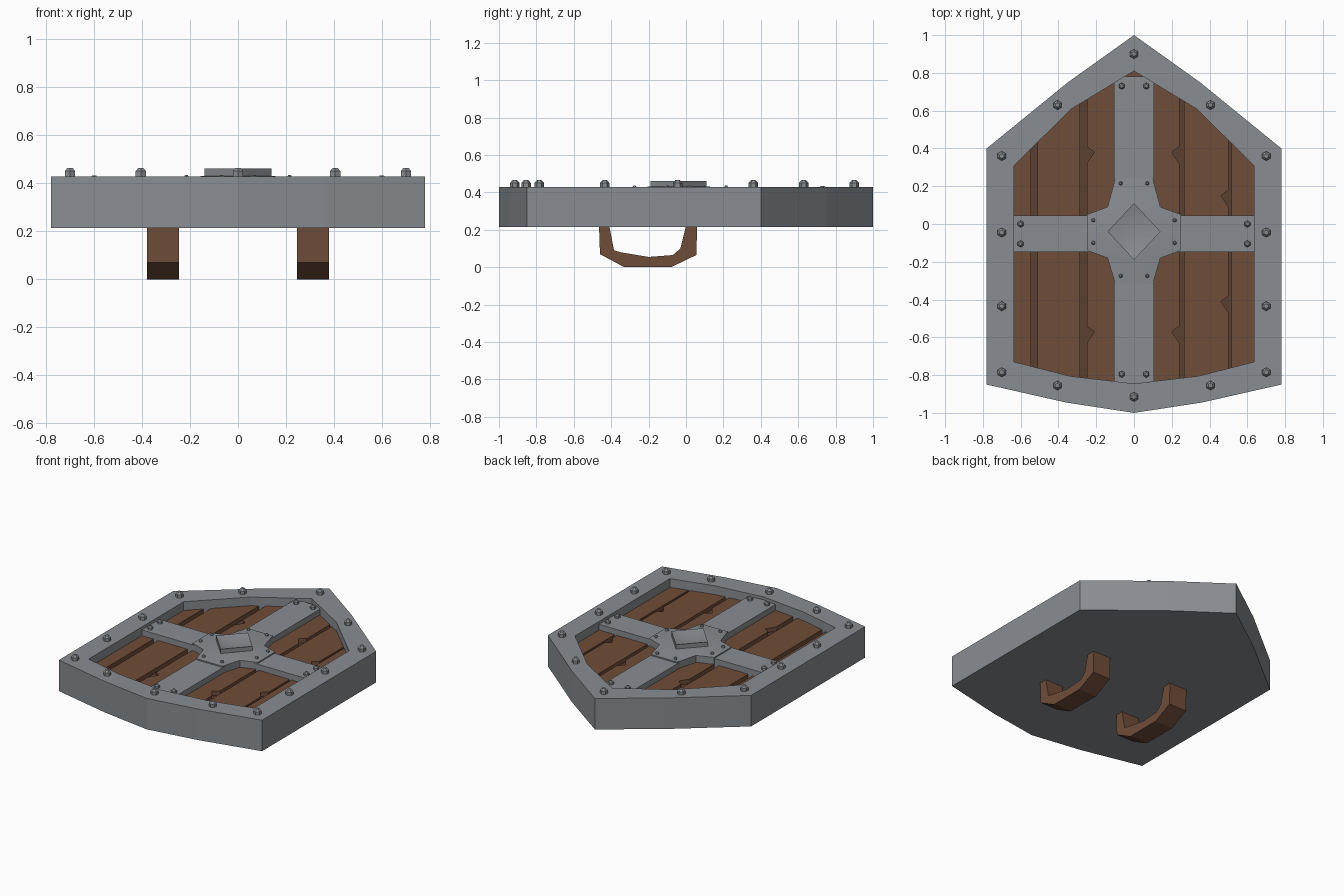
import bpy, bmesh, math
from mathutils import Matrix

if "Cube" in bpy.data.objects:
    bpy.data.objects.remove(bpy.data.objects["Cube"])


def material(name, color):
    m = bpy.data.materials.new(name)
    m.diffuse_color = color
    m.use_nodes = True
    m.node_tree.nodes["Principled BSDF"].inputs["Base Color"].default_value = m.diffuse_color
    return m


WOOD = material("wood", (0.16, 0.075, 0.04, 1))
GAP = material("dark_wood", (0.10, 0.05, 0.03, 1))
STEEL = material("steel", (0.25, 0.27, 0.29, 1))


def finish(name, bm, mat, smooth=None):
    bmesh.ops.recalc_face_normals(bm, faces=bm.faces)
    me = bpy.data.meshes.new(name)
    bm.to_mesh(me)
    bm.free()
    ob = bpy.data.objects.new(name, me)
    bpy.context.collection.objects.link(ob)
    me.materials.append(mat)
    if smooth:
        bpy.ops.object.select_all(action='DESELECT')
        ob.select_set(True)
        bpy.context.view_layer.objects.active = ob
        bpy.ops.object.shade_smooth_by_angle(angle=math.radians(smooth))
    return ob


def ring(bm, pts, z):
    return [bm.verts.new((x, y, z)) for x, y in pts]


def bridge(bm, a, b):
    n = len(a)
    for i in range(n):
        bm.faces.new((a[i], a[(i + 1) % n], b[(i + 1) % n], b[i]))


def prism(bm, pts, z0, z1):
    lo, hi = ring(bm, pts, z0), ring(bm, pts, z1)
    bm.faces.new(lo)
    bm.faces.new(hi)
    bridge(bm, lo, hi)


def mirrored(half):
    return half + [(-x, y) for x, y in reversed(half) if x]


# Half outlines, from top point round to bottom point
outer_half = [(0, 1), (0.35, 0.75), (0.78, 0.40), (0.78, -0.85), (0.36, -0.945), (0, -1)]
inner_half = [(0, 0.81), (0.33, 0.61), (0.635, 0.31), (0.635, -0.73), (0.34, -0.805), (0, -0.845)]
outer, inner = mirrored(outer_half), mirrored(inner_half)

# Steel rim with closed back
bm = bmesh.new()
lo, hi = ring(bm, outer, 0.215), ring(bm, outer, 0.43)
ihi, ilo = ring(bm, inner, 0.43), ring(bm, inner, 0.30)
bm.faces.new(lo)
bridge(bm, lo, hi)
bridge(bm, hi, ihi)
bridge(bm, ihi, ilo)
bm.faces.new(ilo)
finish("rim", bm, STEEL)

# Backing board seen in the gaps between planks
bm = bmesh.new()
prism(bm, inner, 0.28, 0.34)
finish("backing_board", bm, GAP)


def edge_y(x, pts):
    x = abs(x)
    for (x0, y0), (x1, y1) in zip(pts, pts[1:]):
        if x <= x1:
            return y0 + (y1 - y0) * (x - x0) / (x1 - x0)
    return pts[-1][1]


def plank(x0, x1, left=(), right=()):
    # Ends are tucked under the rim; chips are small triangular notches
    top = lambda x: edge_y(x, inner_half[:3]) + 0.05
    bot = lambda x: edge_y(x, inner_half[:2:-1]) - 0.03
    pts = [(x0, bot(x0)), (x1, bot(x1))]
    for y in sorted(right):
        pts += [(x1, y - 0.06), (x1 - 0.04, y), (x1, y + 0.03)]
    pts += [(x1, top(x1)), (x0, top(x0))]
    for y in sorted(left, reverse=True):
        pts += [(x0, y + 0.03), (x0 + 0.04, y), (x0, y - 0.06)]
    bm = bmesh.new()
    prism(bm, pts, 0.32, 0.37)
    finish("plank", bm, WOOD)


plank(-0.65, -0.545)
plank(-0.51, -0.285)
plank(-0.25, 0.0, left=(0.38, -0.57))
plank(0.0, 0.24, right=(0.38, -0.57))
plank(0.265, 0.50, right=(0.15, -0.41))
plank(0.515, 0.65)

# Cross bars
for name, x, y0, y1 in (("vertical_bar", 0.105, -0.87, 0.78),
                        ("horizontal_bar", 0.66, -0.148, 0.046)):
    bm = bmesh.new()
    prism(bm, [(-x, y0), (x, y0), (x, y1), (-x, y1)], 0.33, 0.41)
    finish(name, bm, STEEL)

# Central boss: faceted star rising to a raised hollow diamond
CY = -0.04
star = [(0.25, -0.1), (0.25, 0.09), (0.14, 0.13),
        (0.1, 0.28), (-0.1, 0.28), (-0.14, 0.13),
        (-0.25, 0.09), (-0.25, -0.1), (-0.14, -0.14),
        (-0.1, -0.275), (0.1, -0.275), (0.14, -0.14)]
star = [(x, y + CY) for x, y in star]
diamond = [(0.14, CY), (0, CY + 0.15), (-0.14, CY), (0, CY - 0.15)]
bm = bmesh.new()
base, o = ring(bm, star, 0.33), ring(bm, star, 0.418)
d, rim = ring(bm, diamond, 0.432), ring(bm, diamond, 0.462)
bm.faces.new(base)
bridge(bm, base, o)
for k in range(4):
    a, b, c, e = o[3 * k], o[3 * k + 1], o[3 * k + 2], o[(3 * k + 3) % 12]
    d0, d1 = d[k], d[(k + 1) % 4]
    for f in ((d0, a, b), (d0, b, c), (d0, c, d1), (d1, c, e)):
        bm.faces.new(f)
bridge(bm, d, rim)
pit = bm.verts.new((0, CY, 0.425))
for k in range(4):
    bm.faces.new((rim[k], rim[(k + 1) % 4], pit))
finish("boss", bm, STEEL, 40)


# Rivets
def rivets(name, spots, r, z, h):
    bm = bmesh.new()
    full = {(s * x, y) for x, y in spots for s in (1, -1)}
    for x, y in sorted(full):
        for r1, r2, za, zb in ((r, r, z - 0.01, z + h * 0.6), (r, r * 0.5, z + h * 0.6, z + h)):
            bmesh.ops.create_cone(bm, cap_ends=True, segments=6, radius1=r1, radius2=r2,
                                  depth=zb - za, matrix=Matrix.Translation((x, y, (za + zb) / 2)))
    finish(name, bm, STEEL)


rivets("rim_rivets", [(0, 0.9), (0.405, 0.63), (0.70, 0.36), (0.70, -0.045), (0.70, -0.435),
                      (0.70, -0.785), (0.405, -0.855), (0, -0.915)], 0.025, 0.43, 0.035)
rivets("bar_rivets", [(0.065, 0.73), (0.065, -0.795), (0.6, 0.0), (0.6, -0.105)], 0.018, 0.41, 0.024)
rivets("boss_rivets", [(0.07, 0.215), (0.07, -0.275), (0.215, 0.02), (0.215, -0.1)], 0.011, 0.418, 0.018)

# Strap handles on the back: side profile (y, z) extruded along x
outside = [(-0.465, 0.22), (-0.46, 0.07), (-0.33, 0.0), (-0.08, 0.0), (0.055, 0.065), (0.06, 0.22)]
inside = [(0.0, 0.22), (-0.03, 0.10), (-0.07, 0.065), (-0.2, 0.055), (-0.35, 0.08), (-0.385, 0.09), (-0.41, 0.22)]
for name, x0 in (("left_handle", -0.38), ("right_handle", 0.245)):
    bm = bmesh.new()
    sides = [[bm.verts.new((x, y, z)) for y, z in outside + inside] for x in (x0, x0 + 0.135)]
    for s in sides:
        bm.faces.new(s)
    bridge(bm, *sides)
    finish(name, bm, WOOD)
